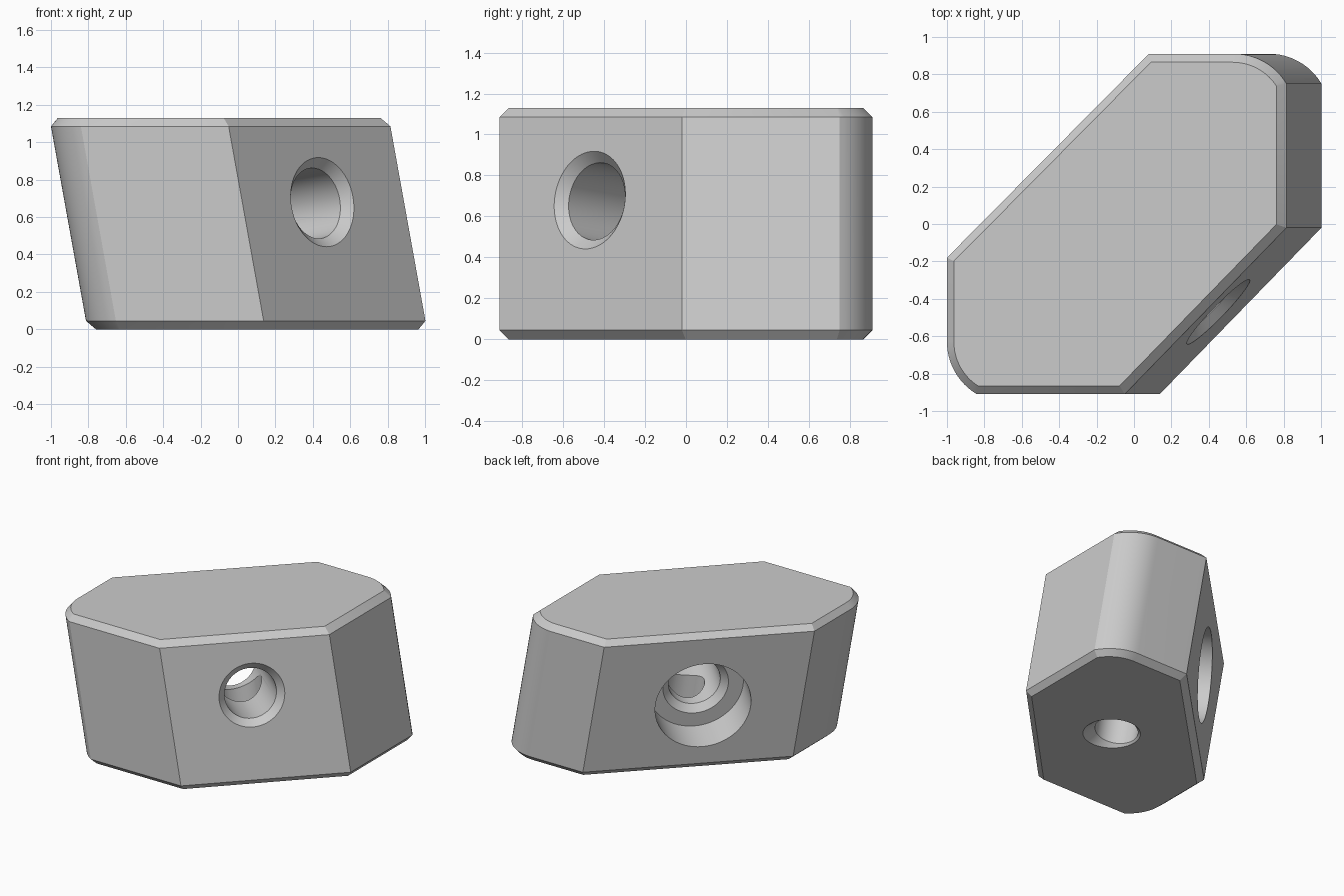
import bpy, bmesh, math
from mathutils import Vector

cube = bpy.data.objects.get("Cube")
if cube:
    bpy.data.objects.remove(cube, do_unlink=True)

HEIGHT, CHAMFER, SLANT = 1.13, 0.045, 0.18
TOP_EDGE = HEIGHT - CHAMFER

grey = bpy.data.materials.new("plain_grey")
grey.use_nodes = True
colour = (0.6, 0.6, 0.6, 1)
grey.diffuse_color = colour
grey.node_tree.nodes["Principled BSDF"].inputs["Base Color"].default_value = colour


def make_object(name, bm):
    bmesh.ops.recalc_face_normals(bm, faces=bm.faces)
    mesh = bpy.data.meshes.new(name)
    bm.to_mesh(mesh)
    bm.free()
    mesh.materials.append(grey)
    obj = bpy.data.objects.new(name, mesh)
    bpy.context.collection.objects.link(obj)
    return obj


def rounded_corner(radius, sweep, steps=12):
    """Offsets along and across an edge for an arc that leaves it tangentially."""
    for i in range(steps + 1):
        a = sweep * i / steps
        yield radius * math.sin(a), radius * (1 - math.cos(a))


def lathe_cutter(name, start, axis, profile, sides=72):
    """Solid of revolution; profile holds (distance along axis, radius)."""
    turn = axis.to_track_quat('Z', 'Y')
    bm = bmesh.new()
    rings = []
    for t, r in profile:
        ring = []
        for i in range(sides):
            a = math.tau * i / sides
            p = Vector((r * math.cos(a), r * math.sin(a), t))
            ring.append(bm.verts.new(start + turn @ p))
        rings.append(ring)
    for low, high in zip(rings, rings[1:]):
        for i in range(sides):
            j = (i + 1) % sides
            bm.faces.new((low[i], low[j], high[j], high[i]))
    bm.faces.new(rings[0][::-1])
    bm.faces.new(rings[-1])
    cutter = make_object(name, bm)
    cutter.hide_render = True
    return cutter


# Block outline: hexagon with two opposite corners rounded on one side
arc = list(rounded_corner(0.325, math.radians(59.5)))
outline = [(0.08, 0.91)]
outline += [(0.535 + u, 0.91 - v) for u, v in arc]
outline += [(0.815, -0.02), (-0.05, -0.91)]
outline += [(-1.0 + v, -0.63 - u) for u, v in reversed(arc)]
outline += [(-1.0, -0.18)]

# Block: extrude, chamfer the rims, then slant sideways
bm = bmesh.new()
base = bm.faces.new([bm.verts.new((x, y, 0)) for x, y in outline])
extruded = bmesh.ops.extrude_face_region(bm, geom=[base])["geom"]
bmesh.ops.translate(bm, vec=(0, 0, HEIGHT),
                    verts=[g for g in extruded if isinstance(g, bmesh.types.BMVert)])
bmesh.ops.recalc_face_normals(bm, faces=bm.faces)
rims = [e for e in bm.edges if abs(e.verts[0].co.z - e.verts[1].co.z) < 0.01]
bmesh.ops.bevel(bm, geom=rims, offset=CHAMFER, offset_type='OFFSET',
                segments=1, profile=0.5, affect='EDGES')
for v in bm.verts:
    v.co.x += SLANT * (TOP_EDGE - v.co.z)
block = make_object("slanted_block", bm)

# Cross bore: countersunk at the front, counterbored at the back
inward = -Vector((0.89, -0.86, 0.158)).normalized()
LENGTH, SEAT = 1.18, 0.29
floor = LENGTH - SEAT
bore = lathe_cutter("cross_bore_cutter", Vector((0.45, -0.47, 0.68)), inward, [
    (-0.05, 0.29), (0.05, 0.19), (floor - 0.05, 0.19), (floor, 0.24),
    (floor, 0.35), (LENGTH + 0.1, 0.35)])

# Base hole: countersunk, runs up the slant into the cross bore
base_hole = lathe_cutter("base_hole_cutter", Vector((0.14, -0.04, 0)),
                         Vector((-SLANT, 0, 1)).normalized(), [
    (-0.06, 0.26), (0.045, 0.157), (0.6, 0.157)])

bpy.context.view_layer.objects.active = block
for cutter in (bore, base_hole):
    mod = block.modifiers.new("cut", 'BOOLEAN')
    mod.operation = 'DIFFERENCE'
    mod.solver = 'EXACT'
    mod.object = cutter
    bpy.ops.object.modifier_apply(modifier=mod.name)
    bpy.data.objects.remove(cutter, do_unlink=True)

# Smooth curved walls, keep the other edges crisp
for obj in bpy.context.selected_objects:
    obj.select_set(False)
block.select_set(True)
bpy.ops.object.shade_smooth_by_angle(angle=math.radians(25))
